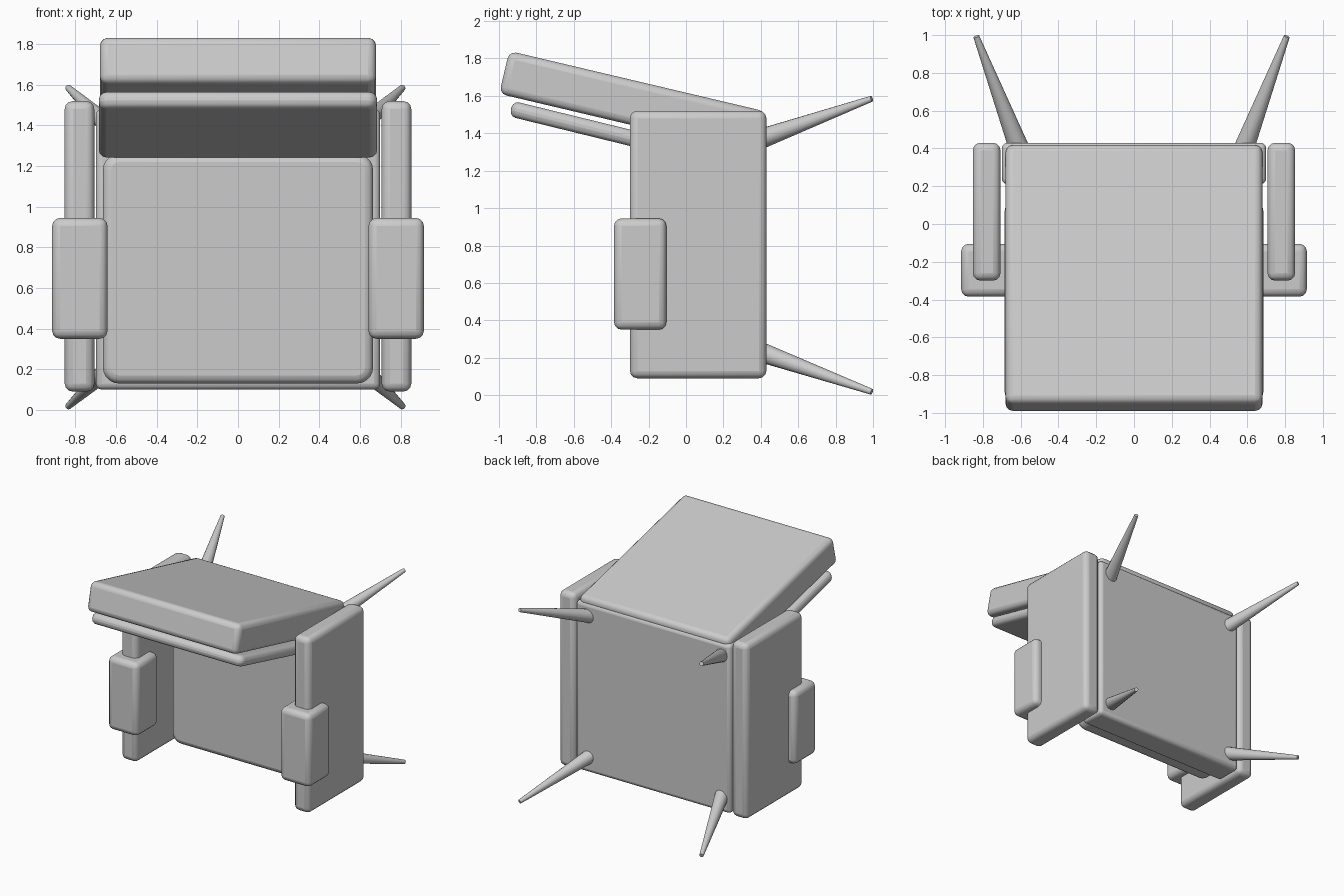
import bpy, bmesh, math
from mathutils import Vector, Matrix

if "Cube" in bpy.data.objects:
    bpy.data.objects.remove(bpy.data.objects["Cube"])


def box(name, lo, hi, bevel=0.035, corner=0.0, axis=1, tilt=0.0, pivot=(0, 0, 0)):
    """Rounded box; corner rounds the edges along one axis, tilt turns about x."""
    lo, hi = Vector(lo), Vector(hi)
    bm = bmesh.new()
    bmesh.ops.create_cube(bm, size=1)
    size, mid = hi - lo, (hi + lo) / 2
    for v in bm.verts:
        v.co = Vector(v.co[i] * size[i] + mid[i] for i in range(3))
    if corner:
        edges = [e for e in bm.edges
                 if abs((e.verts[0].co - e.verts[1].co).normalized()[axis]) > 0.9]
        bmesh.ops.bevel(bm, geom=edges, offset=corner, segments=5, profile=0.5,
                        affect='EDGES')
    bmesh.ops.transform(bm, verts=bm.verts,
                        matrix=Matrix.Translation(pivot) @ Matrix.Rotation(tilt, 4, 'X'))
    me = bpy.data.meshes.new(name)
    bm.to_mesh(me)
    bm.free()
    ob = bpy.data.objects.new(name, me)
    bpy.context.collection.objects.link(ob)
    mod = ob.modifiers.new("round", 'BEVEL')
    mod.width, mod.segments = bevel, 3
    mod.limit_method, mod.angle_limit = 'ANGLE', math.radians(40)
    smooth(ob)
    return ob


def smooth(ob):
    bpy.ops.object.select_all(action='DESELECT')
    ob.select_set(True)
    bpy.context.view_layer.objects.active = ob
    bpy.ops.object.shade_smooth_by_angle(angle=math.radians(35))


def leg(name, a, b, r1, r2):
    a, b = Vector(a), Vector(b)
    d = b - a
    bpy.ops.mesh.primitive_cone_add(vertices=16, radius1=r1, radius2=r2, depth=d.length,
                                    location=(a + b) / 2,
                                    rotation=d.to_track_quat('Z', 'Y').to_euler())
    ob = bpy.context.object
    ob.name = name
    smooth(ob)


# The armchair lies on its back: seat faces -y, legs point to +y
box("seat_base", (-0.70, 0.21, 0.10), (0.70, 0.43, 1.48), 0.03)
box("seat_cushion", (-0.665, 0.08, 0.13), (0.665, 0.23, 1.26), 0.04, corner=0.08)

# Backrest: local y runs along the back, pivot at its free outer corner
tilt = -math.atan(0.236)
box("backrest", (-0.68, 0, -0.235), (0.68, 1.41, 0), 0.04, tilt=tilt,
    pivot=(0, -0.945, 1.84))
box("back_cushion", (-0.685, 0, -0.085), (0.685, 1.08, 0), 0.035, corner=0.05, axis=2,
    tilt=-math.atan(0.245), pivot=(0, -0.925, 1.573))

# Arms with front pads
for side, s in (("left", -1), ("right", 1)):
    def span(a, b):
        return sorted((s * a, s * b))
    x0, x1 = span(0.707, 0.853)
    box(side + "_arm", (x0, -0.30, 0.09), (x1, 0.43, 1.52), 0.04)
    x0, x1 = span(0.642, 0.915)
    box(side + "_arm_pad", (x0, -0.385, 0.35), (x1, -0.105, 0.945), 0.04)

# Splayed tapered legs
for side, s in (("left", -1), ("right", 1)):
    for end, z0, z1 in (("upper", 1.37, 1.585), ("lower", 0.23, 0.018)):
        leg(f"{side}_{end}_leg", (s * 0.595 - 0.013, 0.40, z0),
            (s * 0.822 - 0.013, 0.993, z1), 0.054, 0.016)
